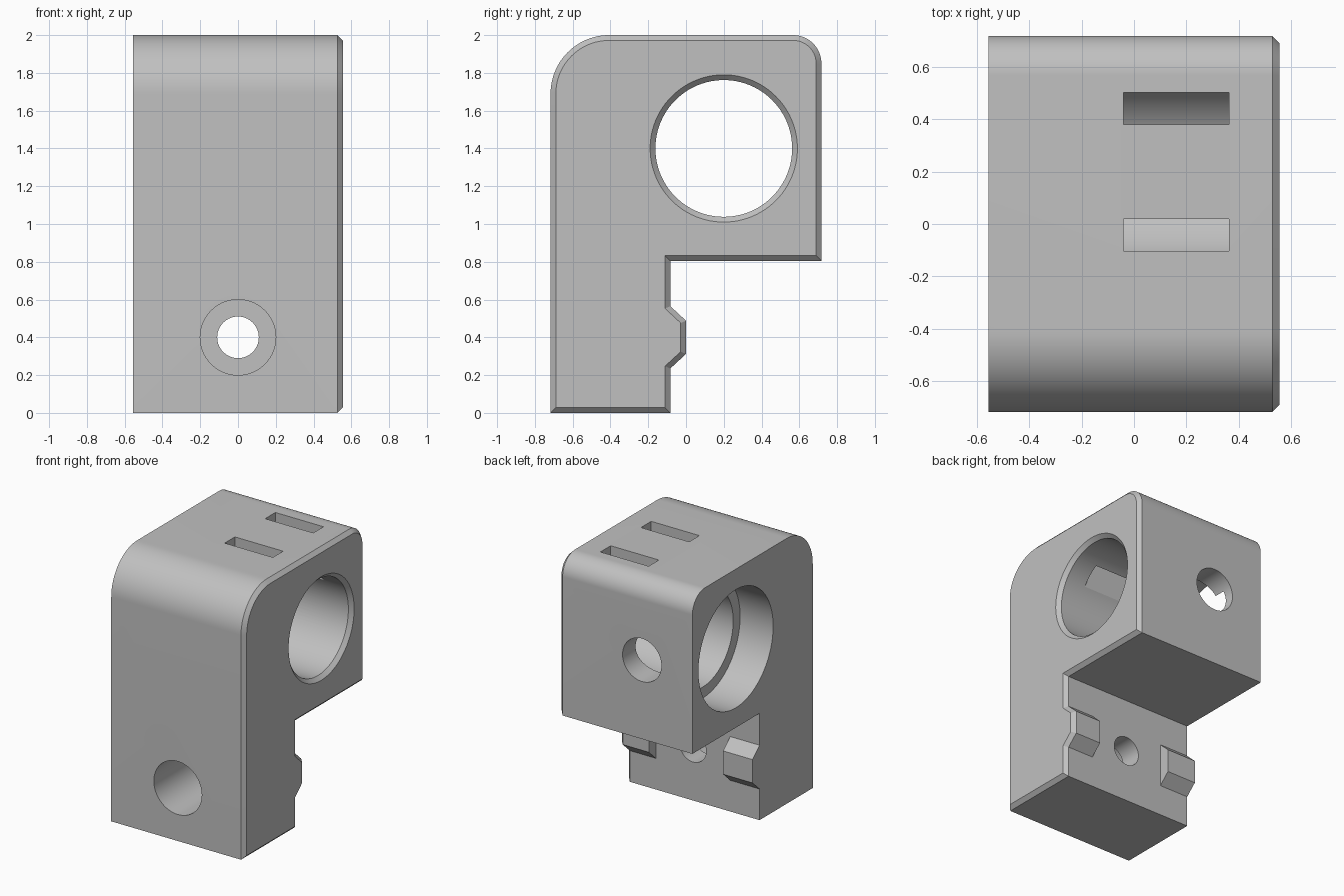
import bpy, bmesh
from math import pi, sin, cos
from mathutils import Matrix, Vector

cube = bpy.data.objects.get("Cube")
if cube:
    bpy.data.objects.remove(cube)

HX, HY, CH = 0.555, 0.717, 0.028   # half width, half depth, edge chamfer
REAR = -0.083                      # rear face of the lower leg
BORE_Y, BORE_Z = 0.2, 1.4          # axis of the main bore

grey = bpy.data.materials.new("plain grey")
grey.use_nodes = True
colour = (0.53, 0.53, 0.53, 1)
grey.diffuse_color = colour
grey.node_tree.nodes["Principled BSDF"].inputs["Base Color"].default_value = colour


def to_object(name, bm):
    bmesh.ops.recalc_face_normals(bm, faces=bm.faces)
    mesh = bpy.data.meshes.new(name)
    bm.to_mesh(mesh)
    bm.free()
    mesh.materials.append(grey)
    obj = bpy.data.objects.new(name, mesh)
    bpy.context.collection.objects.link(obj)
    return obj


def arc(cy, cz, r, start, end, n=24):
    angles = [start + (end - start) * i / n for i in range(n + 1)]
    return [(cy + r * cos(a), cz + r * sin(a)) for a in angles]


def box(name, low, high):
    low, high = Vector(low), Vector(high)
    bm = bmesh.new()
    bmesh.ops.create_cube(bm, size=1)
    bmesh.ops.scale(bm, vec=high - low, verts=bm.verts)
    bmesh.ops.translate(bm, vec=(low + high) / 2, verts=bm.verts)
    return to_object(name, bm)


def turned(name, axis, centre, steps, n=96):
    """Solid of revolution: steps are (position along axis, radius)."""
    bm = bmesh.new()
    rings = []
    for pos, r in steps:
        ring = []
        for i in range(n):
            u, v = r * cos(2 * pi * i / n), r * sin(2 * pi * i / n)
            p = (pos, u, v) if axis == "X" else (u, pos, v)
            ring.append(bm.verts.new(Vector(p) + Vector(centre)))
        rings.append(ring)
    for a, b in zip(rings, rings[1:]):
        for i in range(n):
            j = (i + 1) % n
            bm.faces.new((a[i], a[j], b[j], b[i]))
    bm.faces.new(rings[0])
    bm.faces.new(rings[-1])
    return to_object(name, bm)


# Side profile (y, z) with rounded top corners and rear locating ridge
profile = [(-HY, 0), (REAR, 0), (REAR, 0.235), (0, 0.312), (0, 0.488),
           (REAR, 0.565), (REAR, 0.805), (HY, 0.805)]
profile += arc(HY - 0.15, 1.85, 0.15, 0, pi / 2)
profile += arc(0.31 - HY, 1.69, 0.31, pi / 2, pi)

# Bracket body, extruded along x with one chamfered side
bm = bmesh.new()
base = bm.faces.new([bm.verts.new((-HX, y, z)) for y, z in profile])
ext = bmesh.ops.extrude_face_region(bm, geom=[base], use_keep_orig=True)
moved = [g for g in ext["geom"] if isinstance(g, bmesh.types.BMVert)]
bmesh.ops.translate(bm, vec=(2 * HX - CH, 0, 0), verts=moved)
bmesh.ops.recalc_face_normals(bm, faces=bm.faces)
cap = [f for f in bm.faces if f.normal.x > 0.9]
bmesh.ops.inset_individual(bm, faces=cap, thickness=CH, depth=CH,
                           use_even_offset=True)
body = to_object("bracket_body", bm)

# Cutters: ridge gap, stepped bore, screw hole, rear hole, strap slots
cutters = [
    box("ridge_gap", (-0.31, REAR, 0.2), (0.31, 0.2, 0.6)),
    turned("main_bore", "X", (0, BORE_Y, BORE_Z),
           [(-0.7, 0.445), (-0.28, 0.445), (-0.28, 0.362), (HX - CH, 0.362),
            (HX, 0.39), (0.6, 0.39)]),
    turned("screw_hole", "Y", (0, 0, 0.4),
           [(-0.9, 0.2), (-0.25, 0.2), (-0.25, 0.11), (0.2, 0.11)]),
    turned("rear_hole", "Y", (-0.135, 0, BORE_Z), [(0.3, 0.162), (0.9, 0.162)]),
]
for side in (-1, 1):
    mid = BORE_Y + side * 0.241
    cutters.append(box("strap_slot", (-0.04, mid - 0.061, BORE_Z + 0.1),
                       (0.362, mid + 0.061, 2.2)))

bpy.context.view_layer.objects.active = body
for cutter in cutters:
    mod = body.modifiers.new(cutter.name, "BOOLEAN")
    mod.operation = "DIFFERENCE"
    mod.solver = "EXACT"
    mod.object = cutter
    bpy.ops.object.modifier_apply(modifier=mod.name)
    bpy.data.objects.remove(cutter)

# Smooth curved walls, crisp edges
for obj in bpy.context.selected_objects:
    obj.select_set(False)
body.select_set(True)
bpy.ops.object.shade_smooth_by_angle(angle=pi / 7)
